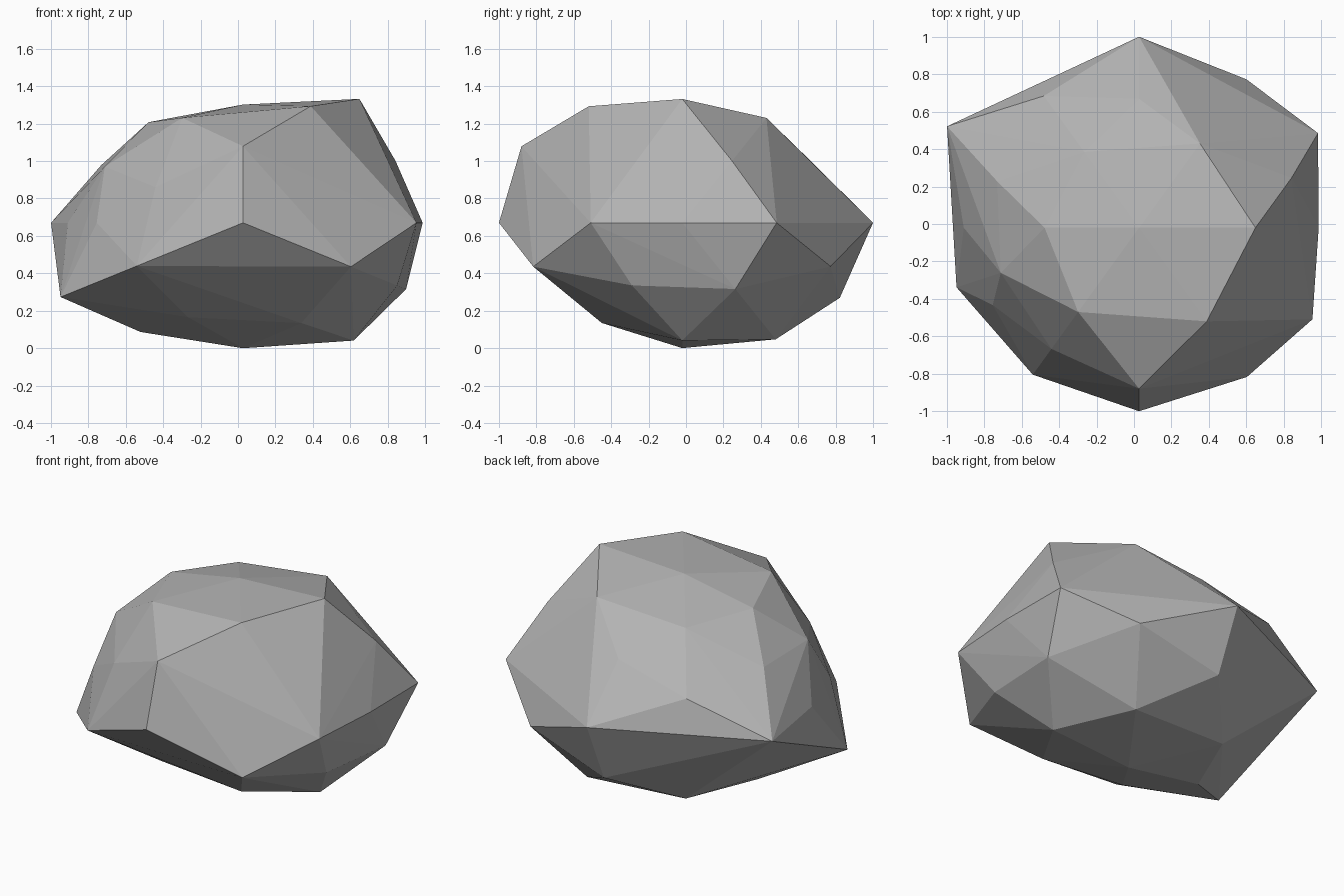
import bpy, bmesh
from itertools import product
from mathutils import Vector

cube = bpy.data.objects.get("Cube")
if cube:
    bpy.data.objects.remove(cube, do_unlink=True)

CENTRE = Vector((0.027, -0.02, 0.67))
SIZE = Vector((1.17, 1.0, 0.77))

# Directions of a faceted ball, each with the bump radius for every sign pattern (+ first)
BUMPS = [
    ((1, 0, 0), (0.82, 0.80)),
    ((0, 1, 0), (1.02, 0.98)),
    ((0, 0, 1), (0.82, 0.87)),
    ((0.526, 0, 0.851), (1.01, 0.96, 0.82, 0.89)),
    ((0, 0.851, 0.526), (0.81, 0.99, 1.01, 0.80)),
    ((0.851, 0.526, 0), (0.96, 0.93, 1.03, 0.785)),
    ((0.309, 0.5, 0.809), (0.90, 1.0, 1.0, 0.86, 0.81, 0.945, 0.90, 0.81)),
    ((0.809, 0.309, 0.5), (0.86, 0.92, 0.82, 0.87, 0.80, 0.80, 0.78, 1.03)),
    ((0.5, 0.809, 0.309), (0.79, 0.98, 0.80, 0.985, 0.87, 0.80, 0.80, 0.97)),
]


def bump_points():
    """Yield every surface corner of the rock."""
    for direction, radii in BUMPS:
        signs = product(*[(1, -1) if d else (1,) for d in direction])
        for sign, radius in zip(signs, radii):
            offset = Vector(d * s * r for d, s, r in zip(direction, sign, SIZE))
            yield CENTRE + offset * radius


# Rock body: chipped flat facets wrapped around the bumps
bm = bmesh.new()
for point in bump_points():
    bm.verts.new(point)
hull = bmesh.ops.convex_hull(bm, input=bm.verts)
inner = {v for v in hull["geom_interior"] + hull["geom_unused"]
         if isinstance(v, bmesh.types.BMVert)}
bmesh.ops.delete(bm, geom=list(inner), context="VERTS")
bmesh.ops.recalc_face_normals(bm, faces=bm.faces)
mesh = bpy.data.meshes.new("rock")
bm.to_mesh(mesh)
bm.free()
rock = bpy.data.objects.new("rock", mesh)
bpy.context.collection.objects.link(rock)

# Stone colour
stone = bpy.data.materials.new("grey stone")
stone.use_nodes = True
grey = (0.45, 0.45, 0.45, 1.0)
stone.diffuse_color = grey
stone.node_tree.nodes["Principled BSDF"].inputs["Base Color"].default_value = grey
mesh.materials.append(stone)
